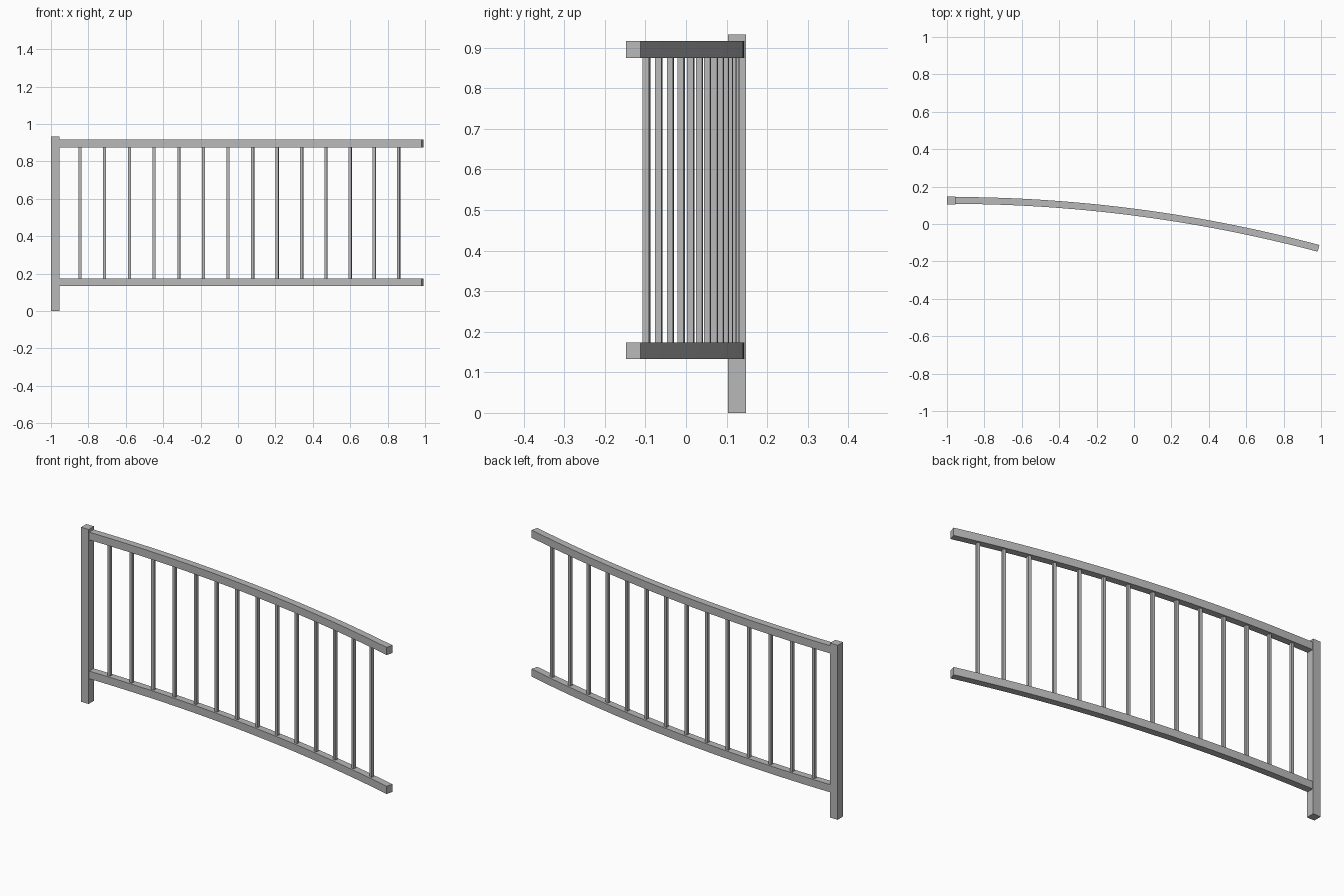
import bpy, bmesh, math
from mathutils import Matrix, Vector

if "Cube" in bpy.data.objects:
    bpy.data.objects.remove(bpy.data.objects["Cube"])

grey = bpy.data.materials.new("grey metal")
grey.diffuse_color = (0.48, 0.48, 0.48, 1)
grey.use_nodes = True
grey.node_tree.nodes["Principled BSDF"].inputs["Base Color"].default_value = grey.diffuse_color

# Plan curve: a gentle arc starting along +x at the post and bending towards the front
START = Vector((-0.9775, 0.126))
R, SWEEP, BAYS = 7.66, 0.2593, 15


def arc(a, offset=0.0):
    r = R + offset
    return START.x + r * math.sin(a), START.y - R + r * math.cos(a)


def finish(name, bm):
    bmesh.ops.recalc_face_normals(bm, faces=bm.faces)
    mesh = bpy.data.meshes.new(name)
    bm.to_mesh(mesh)
    bm.free()
    mesh.materials.append(grey)
    obj = bpy.data.objects.new(name, mesh)
    bpy.context.collection.objects.link(obj)
    return obj


def box(name, x, y, z0, z1, size, angle=0.0):
    bm = bmesh.new()
    m = (Matrix.Translation((x, y, (z0 + z1) / 2)) @ Matrix.Rotation(angle, 4, 'Z')
         @ Matrix.Diagonal((size, size, z1 - z0, 1)))
    bmesh.ops.create_cube(bm, size=1, matrix=m)
    return finish(name, bm)


def rail(name, z0, z1, width=0.037, steps=30):
    bm = bmesh.new()
    rings = []
    for i in range(steps + 1):
        a = SWEEP * i / steps
        ring = []
        for off, z in ((-1, z0), (1, z0), (1, z1), (-1, z1)):
            x, y = arc(a, off * width / 2)
            ring.append(bm.verts.new((x, y, z)))
        rings.append(ring)
    for p, q in zip(rings, rings[1:]):
        for j in range(4):
            k = (j + 1) % 4
            bm.faces.new((p[j], p[k], q[k], q[j]))
    bm.faces.new(rings[0])
    bm.faces.new(rings[-1])
    return finish(name, bm)


# End post
box("end_post", -0.9775, 0.1255, 0.0, 0.932, 0.045)

# Curved rails
rail("bottom_rail", 0.133, 0.174)
rail("top_rail", 0.875, 0.916)

# Balusters, evenly spaced along the arc
for i in range(1, BAYS):
    a = SWEEP * i / BAYS
    x, y = arc(a)
    box(f"baluster_{i}", x, y, 0.17, 0.88, 0.0155, -a)
